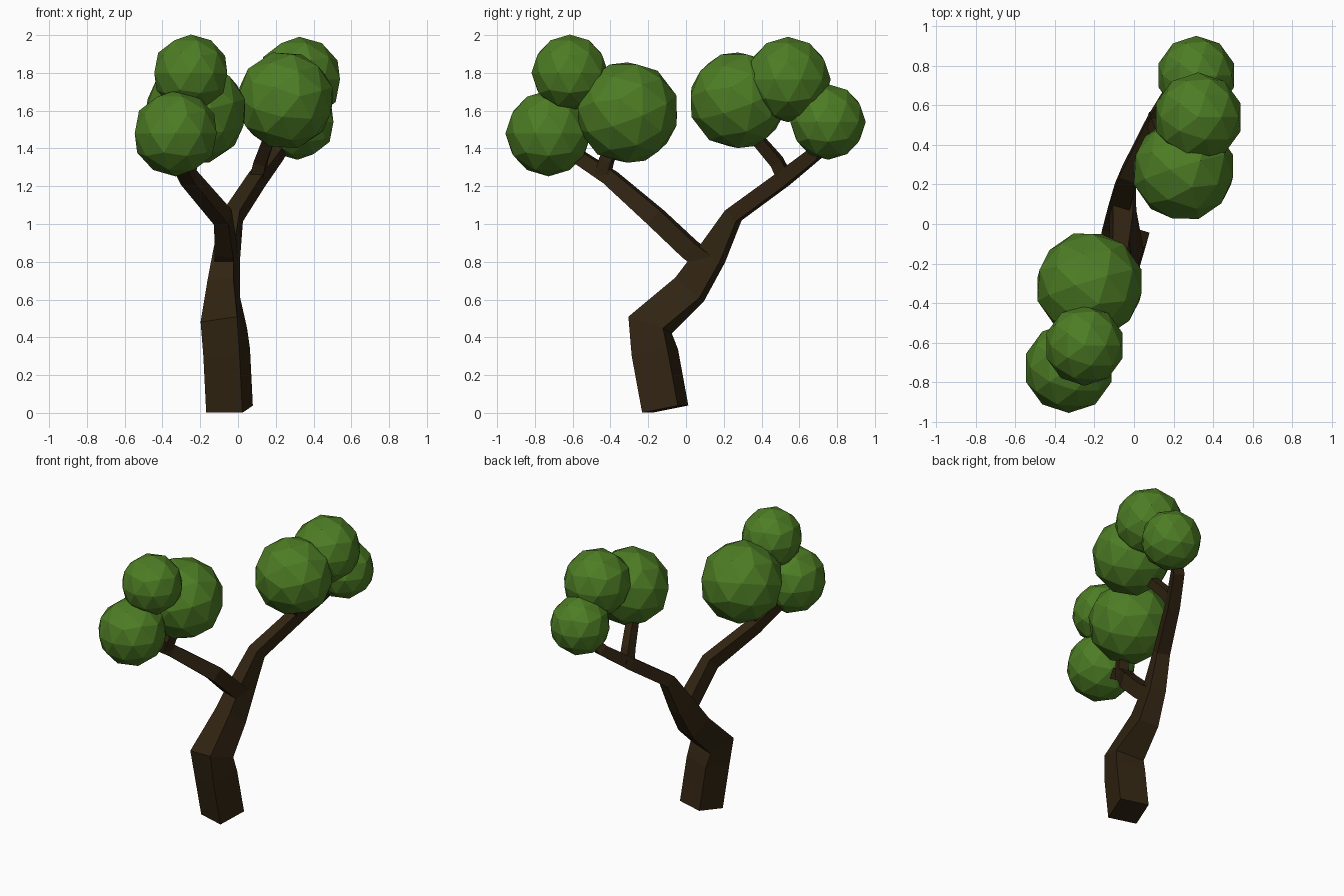
import bpy, bmesh
from mathutils import Vector, Euler

if "Cube" in bpy.data.objects:
    bpy.data.objects.remove(bpy.data.objects["Cube"])


def material(name, color):
    m = bpy.data.materials.new(name)
    m.diffuse_color = (*color, 1)
    m.use_nodes = True
    m.node_tree.nodes["Principled BSDF"].inputs["Base Color"].default_value = m.diffuse_color
    return m


bark = material("dark bark", (0.031, 0.018, 0.006))
leaf = material("leaf green", (0.075, 0.205, 0.018))


def add_object(name, bm, mat):
    bmesh.ops.recalc_face_normals(bm, faces=bm.faces)
    me = bpy.data.meshes.new(name)
    bm.to_mesh(me)
    bm.free()
    me.materials.append(mat)
    ob = bpy.data.objects.new(name, me)
    bpy.context.collection.objects.link(ob)
    return ob


def limb(name, path):
    """Square tapered tube through (x, y, z, half width, half depth)."""
    bm = bmesh.new()
    pts = [Vector(p[:3]) for p in path]
    rings = []
    for i, p in enumerate(path):
        t = Vector()
        if i > 0:
            t += (pts[i] - pts[i - 1]).normalized()
        if i < len(pts) - 1:
            t += (pts[i + 1] - pts[i]).normalized()
        t.normalize()
        n = t.cross(Vector((0.96, -0.28, 0))).normalized()
        s = n.cross(t)
        rings.append([bm.verts.new(pts[i] + s * a * p[3] + n * b * p[4])
                      for a, b in ((-1, -1), (1, -1), (1, 1), (-1, 1))])
    for r, q in zip(rings, rings[1:]):
        for k in range(4):
            j = (k + 1) % 4
            bm.faces.new((r[k], r[j], q[j], q[k]))
    bm.faces.new(rings[0])
    bm.faces.new(rings[-1])
    return add_object(name, bm, bark)


# Bent trunk running on into the rear branch
limb("trunk", [(-.045, -.11, .02, .1, .1), (-.06, -.165, .32, .1, .1),
               (-.075, -.19, .465, .1, .1), (-.075, .02, .655, .07, .085),
               (-.06, .135, .835, .055, .07), (-.025, .25, 1.045, .045, .042),
               (.1, .51, 1.235, .04, .04), (.2, .68, 1.37, .036, .036),
               (.26, .73, 1.46, .03, .03)])
# Front branch and the two short twigs
limb("front_branch", [(-.065, .12, .79, .055, .05), (-.065, .02, .865, .05, .05),
                      (-.08, -.16, 1.035, .04, .05), (-.26, -.4, 1.245, .04, .04),
                      (-.32, -.56, 1.35, .036, .036), (-.33, -.65, 1.42, .03, .03)])
limb("front_twig", [(-.27, -.44, 1.26, .035, .035), (-.25, -.42, 1.34, .033, .033),
                    (-.23, -.36, 1.44, .03, .03)])
limb("rear_twig", [(.1, .53, 1.23, .035, .035), (.12, .48, 1.33, .033, .033),
                   (.17, .36, 1.47, .03, .03)])

# Foliage balls: centre, radius, tilt
balls = [(-.225, -.31, 1.59, .275, .35), (-.25, -.615, 1.8, .203, 0),
         (-.33, -.728, 1.48, .228, 0), (.25, .275, 1.655, .262, .35),
         (.325, .54, 1.765, .226, 0), (.315, .752, 1.54, .2, 0)]
for i, (x, y, z, r, tilt) in enumerate(balls):
    bm = bmesh.new()
    bmesh.ops.create_icosphere(bm, subdivisions=2, radius=r)
    ob = add_object(f"foliage_{i + 1}", bm, leaf)
    ob.location = (x, y, z)
    ob.rotation_euler = Euler((tilt, tilt * .5, 0))
